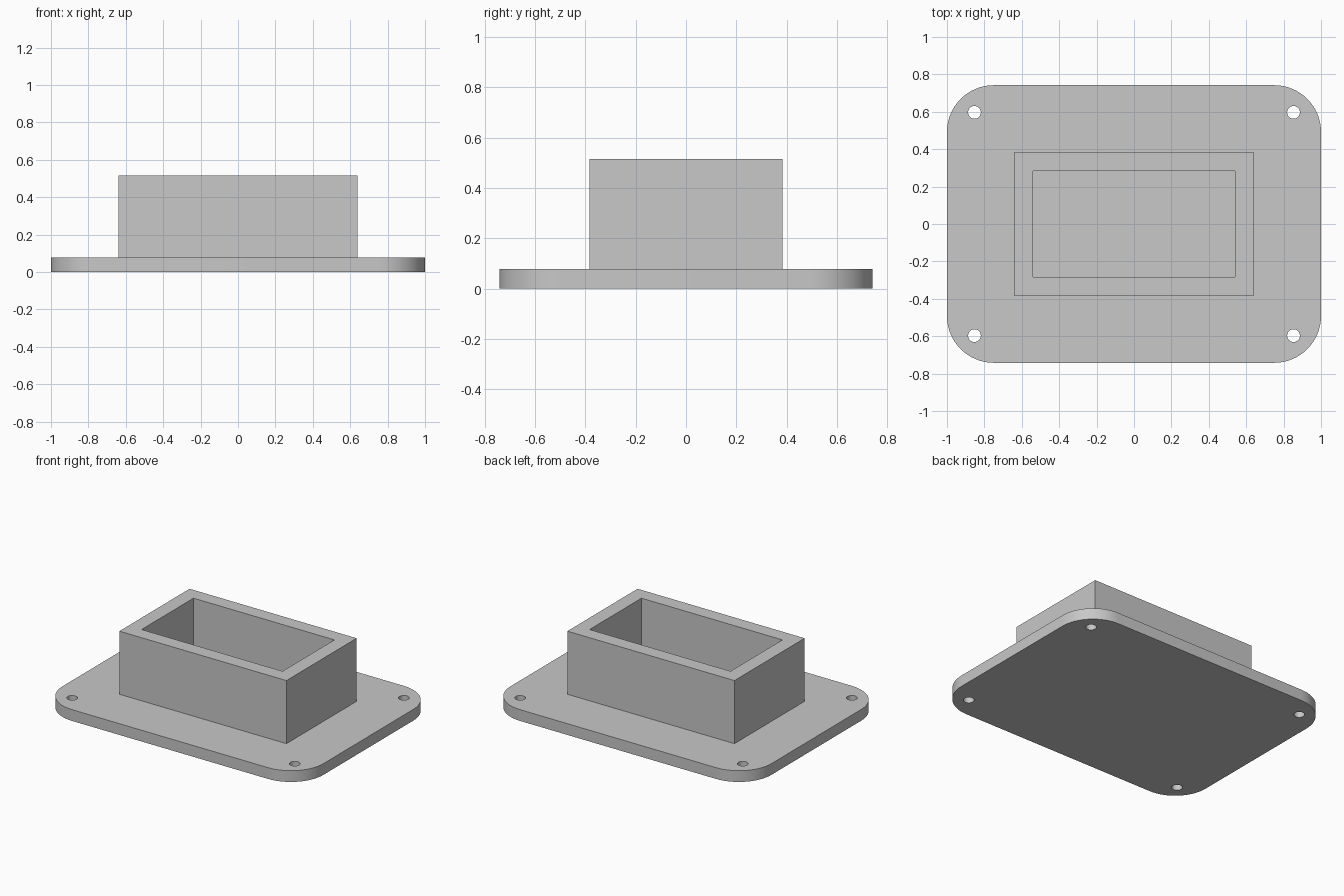
import bpy, bmesh
from math import cos, sin, pi, radians

default = bpy.data.objects.get("Cube")
if default:
    bpy.data.objects.remove(default, do_unlink=True)

WIDTH, DEPTH, THICK, RADIUS = 2.0, 1.484, 0.078, 0.25
HOLE_X, HOLE_Y, HOLE_R = 0.853, 0.597, 0.034
BOX_X, BOX_Y, BOX_TOP, WALL = 0.64, 0.384, 0.515, 0.1

grey = bpy.data.materials.new("plain grey")
grey.use_nodes = True
colour = (0.577, 0.577, 0.577, 1)
grey.diffuse_color = colour
grey.node_tree.nodes["Principled BSDF"].inputs["Base Color"].default_value = colour


def make_object(name, bm):
    bmesh.ops.recalc_face_normals(bm, faces=bm.faces[:])
    mesh = bpy.data.meshes.new(name)
    bm.to_mesh(mesh)
    bm.free()
    mesh.materials.append(grey)
    obj = bpy.data.objects.new(name, mesh)
    bpy.context.collection.objects.link(obj)
    return obj


def extrude_up(bm, faces, height):
    result = bmesh.ops.extrude_face_region(bm, geom=faces)
    verts = [v for v in result["geom"] if isinstance(v, bmesh.types.BMVert)]
    bmesh.ops.translate(bm, verts=verts, vec=(0, 0, height))


# Rounded base plate, corner by corner
bm = bmesh.new()
STEPS = 16
outline = []
for corner, (sx, sy) in enumerate([(1, 1), (-1, 1), (-1, -1), (1, -1)]):
    for i in range(STEPS + 1):
        a = (corner + i / STEPS) * pi / 2
        outline.append(bm.verts.new((sx * (WIDTH / 2 - RADIUS) + RADIUS * cos(a),
                                     sy * (DEPTH / 2 - RADIUS) + RADIUS * sin(a), 0)))
extrude_up(bm, [bm.faces.new(outline)], THICK)
plate = make_object("base_plate", bm)

# Screw holes cut through the four corners
bm = bmesh.new()
for sx in (-1, 1):
    for sy in (-1, 1):
        ring = [bm.verts.new((sx * HOLE_X + HOLE_R * cos(2 * pi * i / 32),
                              sy * HOLE_Y + HOLE_R * sin(2 * pi * i / 32), -THICK))
                for i in range(32)]
        extrude_up(bm, [bm.faces.new(ring)], 3 * THICK)
cutter = make_object("screw_hole_cutter", bm)
cutter.hide_render = True

cut = plate.modifiers.new("screw holes", 'BOOLEAN')
cut.object = cutter
cut.operation = 'DIFFERENCE'
cut.solver = 'EXACT'
bpy.context.view_layer.objects.active = plate
plate.select_set(True)
bpy.ops.object.modifier_apply(modifier=cut.name)
bpy.data.objects.remove(cutter, do_unlink=True)
bpy.ops.object.shade_smooth_by_angle(angle=radians(30))

# Open rectangular socket: four wall strips raised from a flat frame
bm = bmesh.new()
corners = [(1, 1), (-1, 1), (-1, -1), (1, -1)]
outer = [bm.verts.new((sx * BOX_X, sy * BOX_Y, THICK)) for sx, sy in corners]
inner = [bm.verts.new((sx * (BOX_X - WALL), sy * (BOX_Y - WALL), THICK)) for sx, sy in corners]
frame = [bm.faces.new((outer[i - 1], outer[i], inner[i], inner[i - 1])) for i in range(4)]
extrude_up(bm, frame, BOX_TOP - THICK)

# Merge the mitred top strips into one clean rim
bmesh.ops.dissolve_limit(bm, angle_limit=radians(1), verts=bm.verts[:], edges=bm.edges[:])
make_object("socket_walls", bm)
